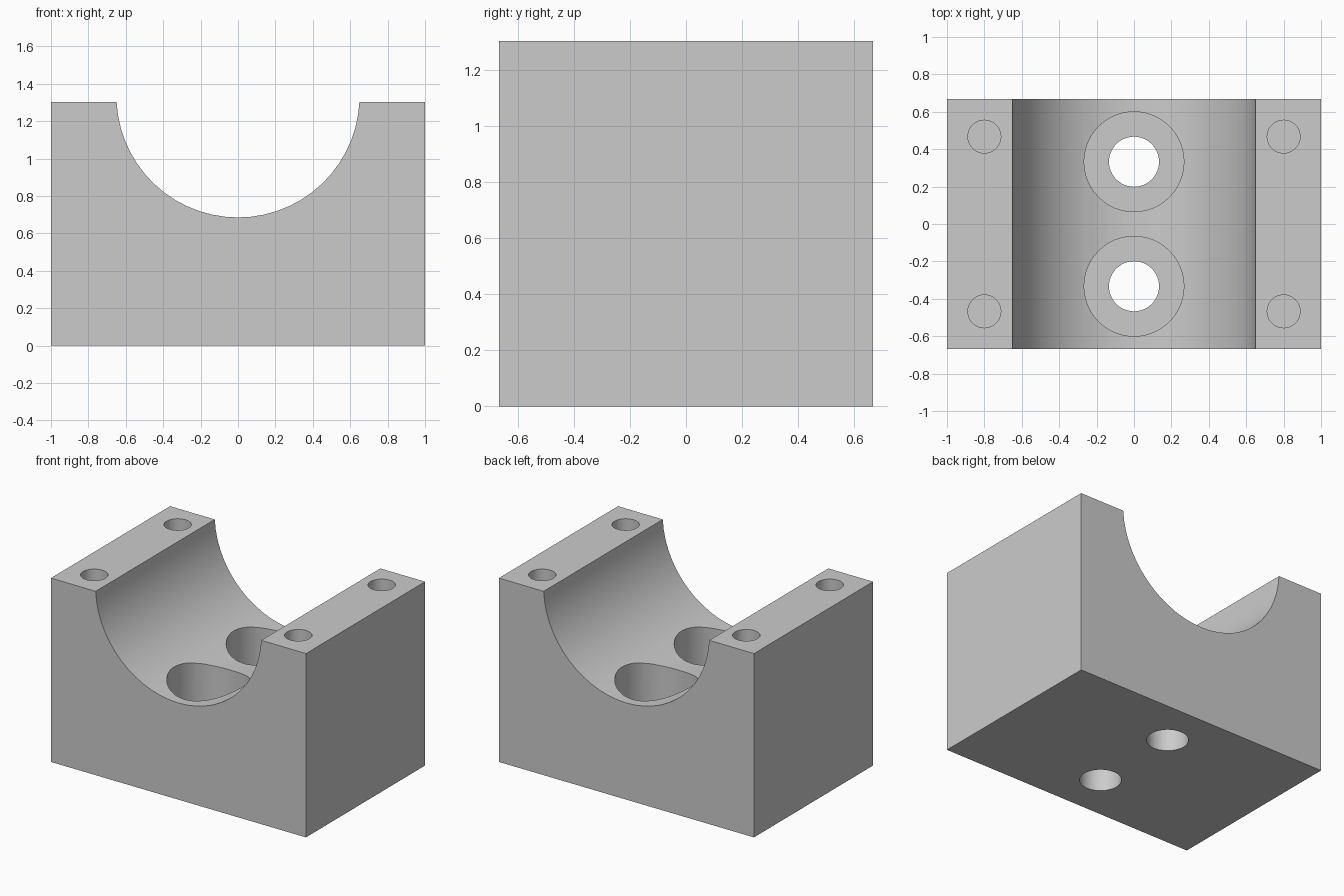
import bpy
import bmesh
from math import acos, cos, pi, sin, radians

cube = bpy.data.objects.get("Cube")
if cube:
    bpy.data.objects.remove(cube, do_unlink=True)

HALF_X, HALF_Y, TOP = 1.0, 0.667, 1.303
BORE_R, BORE_Z = 0.65, 1.335

steel = bpy.data.materials.new("plain grey")
steel.use_nodes = True
grey = (0.6, 0.6, 0.6, 1)
steel.diffuse_color = grey
steel.node_tree.nodes["Principled BSDF"].inputs["Base Color"].default_value = grey


def add_object(name, bm):
    mesh = bpy.data.meshes.new(name)
    bmesh.ops.recalc_face_normals(bm, faces=bm.faces)
    bm.to_mesh(mesh)
    bm.free()
    mesh.materials.append(steel)
    obj = bpy.data.objects.new(name, mesh)
    bpy.context.collection.objects.link(obj)
    return obj


# Block with a round cradle: front profile extruded along y
half_angle = acos((BORE_Z - TOP) / BORE_R)
steps = 28
profile = [(-HALF_X, TOP), (-HALF_X, 0), (HALF_X, 0), (HALF_X, TOP)]
for i in range(steps + 1):
    a = half_angle * (1 - 2 * i / steps)
    profile.append((BORE_R * sin(a), BORE_Z - BORE_R * cos(a)))
bm = bmesh.new()
face = bm.faces.new([bm.verts.new((x, -HALF_Y, z)) for x, z in profile])
side = bmesh.ops.extrude_face_region(bm, geom=[face])
moved = [v for v in side["geom"] if isinstance(v, bmesh.types.BMVert)]
bmesh.ops.translate(bm, verts=moved, vec=(0, 2 * HALF_Y, 0))
block = add_object("bearing_block", bm)


def drill(name, x, y, radius, bottom, top):
    """Cut a vertical round hole into the block."""
    bm = bmesh.new()
    bmesh.ops.create_cone(bm, cap_ends=True, segments=48, radius1=radius,
                          radius2=radius, depth=top - bottom)
    bmesh.ops.translate(bm, verts=bm.verts, vec=(x, y, (top + bottom) / 2))
    cutter = add_object(name, bm)
    cutter.hide_render = True
    mod = block.modifiers.new(name, "BOOLEAN")
    mod.operation = "DIFFERENCE"
    mod.solver = "EXACT"
    mod.object = cutter
    bpy.ops.object.modifier_apply(modifier=mod.name)
    bpy.data.objects.remove(cutter, do_unlink=True)


bpy.ops.object.select_all(action="DESELECT")
bpy.context.view_layer.objects.active = block
block.select_set(True)

for s in (-1, 1):
    # Counterbored mounting holes in the cradle
    drill("counterbore", 0, s * 0.333, 0.267, 0.27, 1.2)
    drill("mounting_hole", 0, s * 0.333, 0.134, -0.1, 0.6)
    # Blind bolt holes in the two top lands
    for t in (-1, 1):
        drill("bolt_hole", t * 0.8, s * 0.467, 0.088, 0.9, 1.5)

bpy.ops.object.shade_smooth_by_angle(angle=radians(30))
